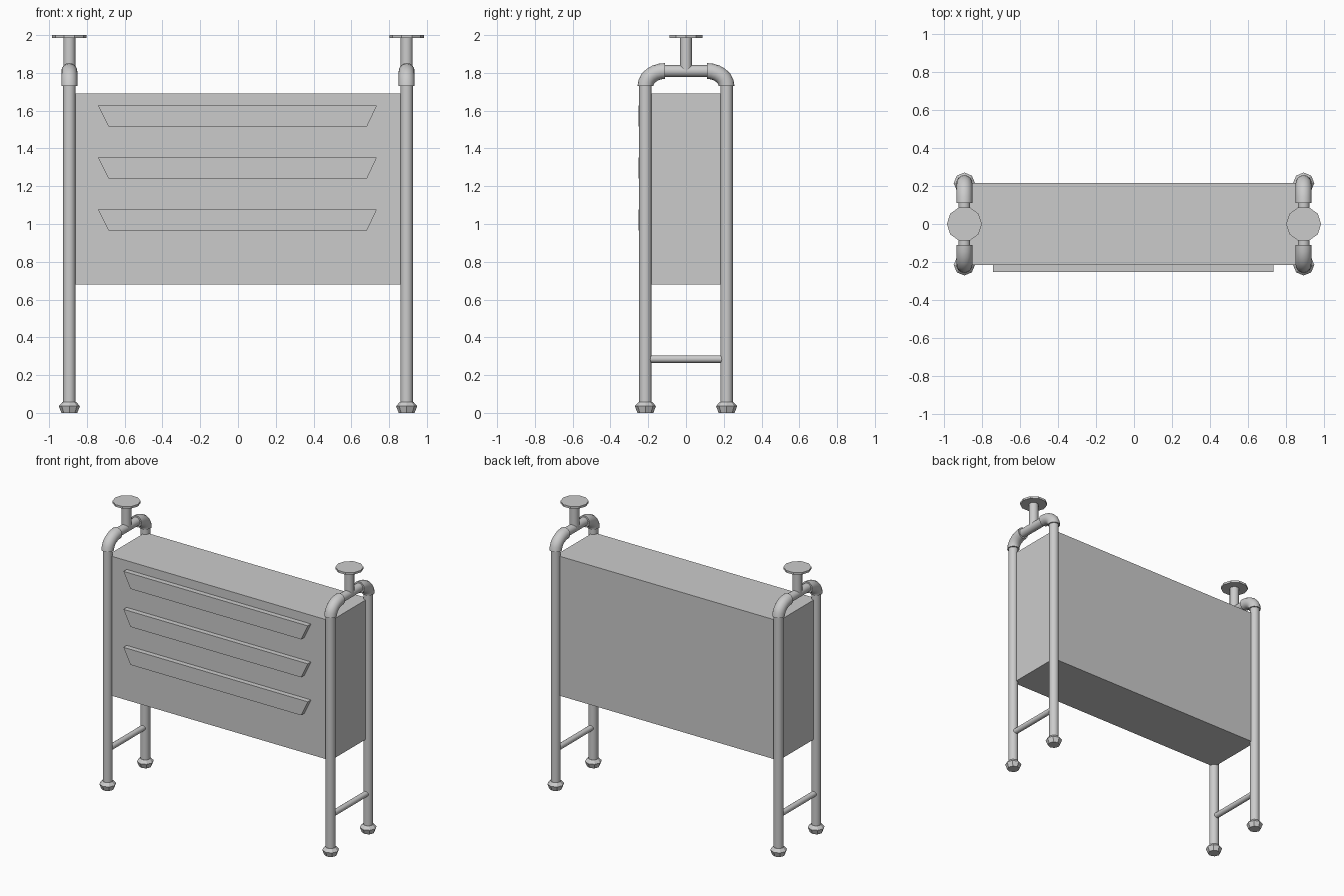
import bpy, bmesh, math
from mathutils import Vector

cube = bpy.data.objects.get("Cube")
if cube:
    bpy.data.objects.remove(cube, do_unlink=True)

grey = bpy.data.materials.new("painted_grey_metal")
grey.use_nodes = True
GREY = (0.6, 0.6, 0.6, 1)
grey.diffuse_color = GREY
grey.node_tree.nodes["Principled BSDF"].inputs["Base Color"].default_value = GREY

POST_X, POST_Y = 0.893, 0.215
PIPE_R, RAIL_Z = 0.033, 1.81


def finish(name, bm, smooth=True):
    bmesh.ops.recalc_face_normals(bm, faces=bm.faces)
    mesh = bpy.data.meshes.new(name)
    bm.to_mesh(mesh)
    bm.free()
    mesh.materials.append(grey)
    obj = bpy.data.objects.new(name, mesh)
    bpy.context.collection.objects.link(obj)
    if smooth:
        bpy.ops.object.select_all(action='DESELECT')
        obj.select_set(True)
        bpy.context.view_layer.objects.active = obj
        bpy.ops.object.shade_smooth_by_angle(angle=math.radians(40))
    return obj


def sweep(name, stations, sides=16, smooth=True):
    """Skin capped rings; a station is (centre, direction in the YZ plane, radius)."""
    bm = bmesh.new()
    rings = []
    for centre, direction, radius in stations:
        across = Vector((1, 0, 0))
        up = Vector(direction).normalized().cross(across)
        ring = []
        for i in range(sides):
            a = math.tau * i / sides
            offset = across * math.cos(a) + up * math.sin(a)
            ring.append(bm.verts.new(Vector(centre) + offset * radius))
        rings.append(ring)
    for low, high in zip(rings, rings[1:]):
        for i in range(sides):
            j = (i + 1) % sides
            bm.faces.new((low[i], low[j], high[j], high[i]))
    bm.faces.new(rings[0])
    bm.faces.new(rings[-1])
    return finish(name, bm, smooth)


def upright(name, x, y, profile, sides=16, smooth=True):
    """Turned vertical part from (radius, height) pairs."""
    return sweep(name, [((x, y, z), (0, 0, 1), r) for r, z in profile], sides, smooth)


def prism(name, outline, y0, y1):
    """Flat-sided part: an XZ outline pushed along y."""
    bm = bmesh.new()
    face = bm.faces.new([bm.verts.new((x, y0, z)) for x, z in outline])
    moved = bmesh.ops.extrude_face_region(bm, geom=[face])["geom"]
    verts = [v for v in moved if isinstance(v, bmesh.types.BMVert)]
    bmesh.ops.translate(bm, verts=verts, vec=(0, y1 - y0, 0))
    return finish(name, bm, False)


# Cabinet body
prism("cabinet", [(-POST_X, 0.68), (POST_X, 0.68), (POST_X, 1.69), (-POST_X, 1.69)],
      -POST_Y, POST_Y)

# Front louvres
for n in range(3):
    top = 1.627 - 0.275 * n
    prism(f"louvre_{n + 1}", [(-0.685, top - 0.112), (0.682, top - 0.112),
                              (0.735, top), (-0.741, top)], -0.252, -POST_Y)

# End frames
for side, x in (("left", POST_X), ("right", -POST_X)):
    for end, s in (("front", -1), ("back", 1)):
        y = s * POST_Y
        upright(f"{side}_{end}_post", x, y, [(PIPE_R, 0.03), (PIPE_R, 1.75)])
        upright(f"{side}_{end}_foot", x, y,
                [(0.042, 0), (0.056, 0.036), (0.036, 0.058)], 8, False)
        # Elbow fitting, bending from the post to the top rail
        bend_y, bend_z, steps = 0.105, 0.08, 6
        stations = []
        for i in range(steps + 1):
            a = math.pi / 2 * i / steps
            stations.append(((x, y - s * bend_y * (1 - math.cos(a)),
                              RAIL_Z - bend_z + bend_z * math.sin(a)),
                             (0, -s * bend_y * math.sin(a), bend_z * math.cos(a)), 0.042))
        sweep(f"{side}_{end}_elbow", stations)
    for name, z, radius, reach in (("top_rail", RAIL_Z, 0.031, 0.13),
                                   ("lower_rung", 0.285, 0.02, POST_Y)):
        sweep(f"{side}_{name}", [((x, -reach, z), (0, 1, 0), radius),
                                 ((x, reach, z), (0, 1, 0), radius)])
    # Hanger stem and ceiling plate
    upright(f"{side}_hanger_stem", x, 0, [(0.032, RAIL_Z), (0.032, 1.99)])
    upright(f"{side}_ceiling_plate", x, 0, [(0.092, 1.985), (0.092, 2)], 10, False)
